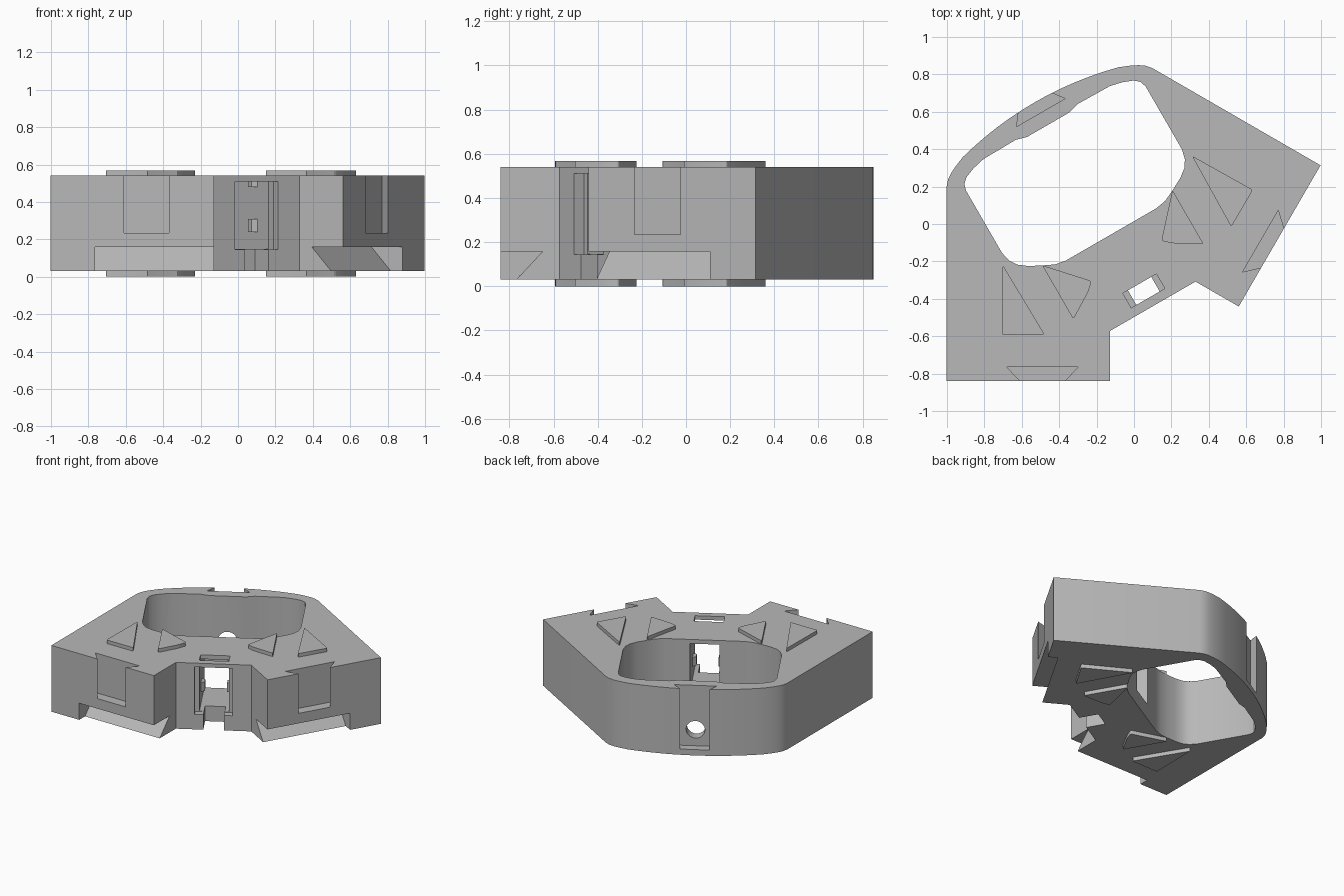
import bpy, bmesh, math
from mathutils import Matrix, Vector

cube = bpy.data.objects.get("Cube")
if cube:
    bpy.data.objects.remove(cube, do_unlink=True)

BOTTOM, TOP = 0.03, 0.54
# The part is symmetric about its own axis, which is turned in plan
PLACE = Matrix.Translation((0.1, -0.44, 0)) @ Matrix.Rotation(math.radians(30), 4, "Z")

grey = bpy.data.materials.new("light grey")
grey.use_nodes = True
grey.diffuse_color = (0.48, 0.48, 0.48, 1)
grey.node_tree.nodes["Principled BSDF"].inputs["Base Color"].default_value = (0.48, 0.48, 0.48, 1)


def finish(bm, name):
    bmesh.ops.recalc_face_normals(bm, faces=bm.faces)
    bm.transform(PLACE)
    mesh = bpy.data.meshes.new(name)
    bm.to_mesh(mesh)
    bm.free()
    mesh.materials.append(grey)
    obj = bpy.data.objects.new(name, mesh)
    bpy.context.collection.objects.link(obj)
    return obj


def prism(name, outline, z0, z1, rounding=0):
    bm = bmesh.new()
    base = bm.faces.new([bm.verts.new((x, y, z0)) for x, y in outline])
    top = bmesh.ops.extrude_face_region(bm, geom=[base])["geom"]
    bmesh.ops.translate(bm, vec=(0, 0, z1 - z0), verts=[v for v in top if isinstance(v, bmesh.types.BMVert)])
    if rounding:
        upright = [e for e in bm.edges if abs(e.verts[0].co.z - e.verts[1].co.z) > 1e-4]
        bmesh.ops.bevel(bm, geom=upright, offset=rounding, segments=4, affect="EDGES", profile=0.5)
    return finish(bm, name)


def hull(name, points):
    bm = bmesh.new()
    for p in points:
        bm.verts.new(p)
    bmesh.ops.convex_hull(bm, input=bm.verts)
    bmesh.ops.dissolve_limit(bm, angle_limit=0.01, verts=bm.verts, edges=bm.edges)
    return finish(bm, name)


def box(name, half_width, y0, y1, z0, z1):
    return prism(name, [(-half_width, y0), (half_width, y0), (half_width, y1), (-half_width, y1)], z0, z1)


def mirrored(half):
    return half + [(-x, y) for x, y in reversed(half) if x > 1e-6]


def cut(target, cutter):
    mod = target.modifiers.new("cut", "BOOLEAN")
    mod.operation = "DIFFERENCE"
    mod.solver = "EXACT"
    mod.object = cutter
    bpy.context.view_layer.objects.active = target
    bpy.ops.object.modifier_apply(modifier=mod.name)
    bpy.data.objects.remove(cutter, do_unlink=True)


# Body: notched front, straight flanks, gently curved back
R = 1.9
back = [(x, 1.26 - R + math.sqrt(R * R - x * x)) for x in [0.48 - 0.06 * i for i in range(9)]]
back[-1] = (0, 1.26)
body = prism("body", mirrored([(0.264, 0), (0.398, -0.231), (1.154, 0.204), (0.635, 1.104),
                               (0.61, 1.133), (0.58, 1.154), (0.54, 1.174)] + back), BOTTOM, TOP)

# Central opening
opening = [(0.28, 0.444), (0.34, 0.455), (0.4, 0.483), (0.47, 0.52), (0.517, 0.556), (0.542, 0.595),
           (0.555, 0.65), (0.555, 1.035), (0.545, 1.07), (0.516, 1.096), (0.46, 1.118), (0.39, 1.134),
           (0.19, 1.137), (0.13, 1.12)]
cut(body, prism("opening_cutter", mirrored(opening), -0.2, 0.8))

# Front recess, window, bottom channel and top slot
cut(body, box("recess_cutter", 0.133, -0.1, 0.052, 0.145, 0.51))
cut(body, box("window_cutter", 0.104, -0.12, 0.6, 0.147, 0.508))
cut(body, box("channel_cutter", 0.072, -0.14, 0.142, -0.1, 0.3))
cut(body, box("top_slot_cutter", 0.1035, 0.05, 0.14, 0.4, 0.7))

# Back dovetail and round hole
slope = 0.05 / 0.065
cut(body, prism("back_dovetail_cutter", [(-0.15, 1.196), (0.15, 1.196), (0.15 - 0.104 * slope, 1.3),
                                         (-0.15 + 0.104 * slope, 1.3)], 0.075, 0.7))
ring = [(0.066 * math.cos(a), y, 0.2 + 0.066 * math.sin(a))
        for a in [i * math.tau / 32 for i in range(32)] for y in (1.0, 1.3)]
cut(body, hull("hole_cutter", ring))

for side, label in ((1, "left"), (-1, "right")):
    corner = Vector((0.398, -0.231, 0))
    along = Vector((0.867, 0.4985, 0)).normalized()
    inward = Vector((-along.y, along.x, 0))

    def spot(s, d, z):
        p = corner + along * s + inward * d
        return (p.x * side, p.y, z)

    # Dovetail slot open to the top
    flare = 0.07 / 0.075
    cut(body, hull(label + "_dovetail_cutter",
                   [spot(0.36 + k * w, d, z) for k in (-1, 1) for z in (0.235, 0.7)
                    for w, d in ((0.19, 0.075), (0.19 - 0.105 * flare, -0.03))]))
    # Undercut with a sloping back, open at the notch
    cut(body, hull(label + "_undercut_cutter",
                   [spot(s, d, z) for s in (-0.3, 0.635)
                    for d, z in ((-0.1, 0.158), (0.19, 0.158), (0.015, -0.03), (-0.1, -0.03))]))

    # Triangular pegs on the top and bottom
    triangles = {"outer": [(0.584, 0.592), (0.775, 0.271), (0.576, 0.158)],
                 "inner": [(0.402, 0.485), (0.402, 0.152), (0.262, 0.238), (0.215, 0.28)]}
    for kind, shape in triangles.items():
        outline = [(x * side, y) for x, y in shape]
        prism(f"{label}_{kind}_top_peg", outline, TOP - 0.01, 0.567, 0.012)
        prism(f"{label}_{kind}_bottom_peg", outline, 0, BOTTOM + 0.01, 0.012)

    # Small clips on the window walls
    for height, z0, z1 in (("lower", 0.24, 0.31), ("upper", 0.48, 0.515)):
        hull(f"{label}_{height}_clip", [(side * x, y, z) for x, y in
                                        ((0.11, 0.17), (0.078, 0.19), (0.078, 0.23), (0.11, 0.25))
                                        for z in (z0, z1)])

# Smooth curved walls, keep corners sharp
bpy.ops.object.select_all(action="DESELECT")
for obj in bpy.context.collection.objects:
    if obj.type == "MESH":
        obj.select_set(True)
bpy.context.view_layer.objects.active = body
bpy.ops.object.shade_smooth_by_angle(angle=math.radians(25))
